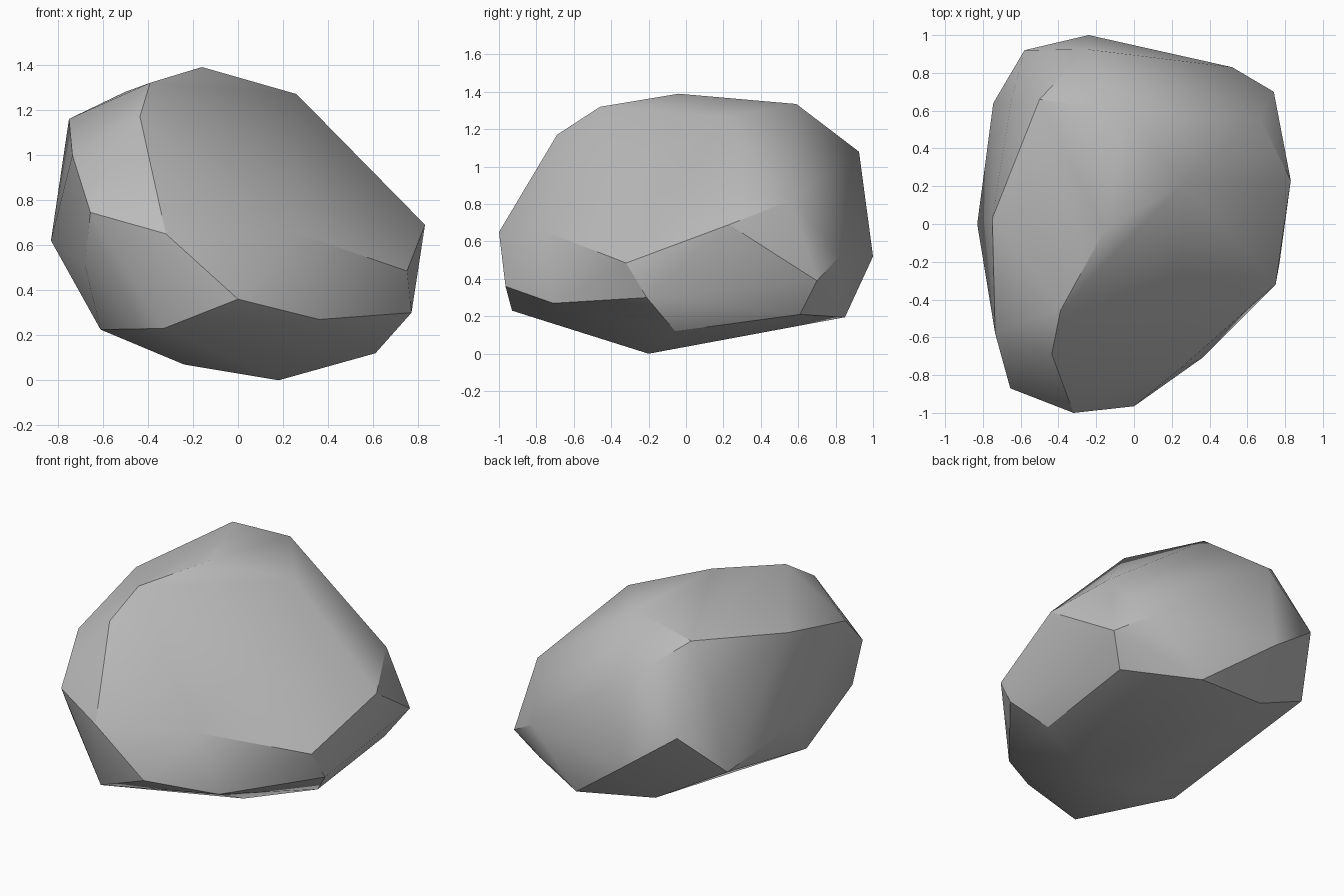
import bpy
import bmesh
import math
from mathutils import Vector

# Remove the default object only
default_cube = bpy.data.objects.get("Cube")
if default_cube:
    bpy.data.objects.remove(default_cube, do_unlink=True)


def make_material(name, colour):
    """One flat, rough colour shared by viewport and render."""
    material = bpy.data.materials.new(name)
    material.use_nodes = True
    material.diffuse_color = colour
    shader = material.node_tree.nodes["Principled BSDF"]
    shader.inputs["Base Color"].default_value = colour
    shader.inputs["Roughness"].default_value = 1
    return material


def hull_object(name, corner_groups, material):
    """Wrap the chipped corners in a convex skin and make it an object."""
    mesh = bpy.data.meshes.new(name)
    builder = bmesh.new()
    for corners in corner_groups.values():
        for corner in corners:
            builder.verts.new(Vector(corner))
    bmesh.ops.convex_hull(builder, input=builder.verts[:])
    # Corners that fall inside the skin are not needed
    loose = [vert for vert in builder.verts if not vert.link_faces]
    bmesh.ops.delete(builder, geom=loose, context="VERTS")
    bmesh.ops.recalc_face_normals(builder, faces=builder.faces[:])
    builder.to_mesh(mesh)
    builder.free()
    mesh.materials.append(material)
    rock = bpy.data.objects.new(name, mesh)
    bpy.context.collection.objects.link(rock)
    return rock


def smooth_facets(target, degrees):
    """Blend shallow facets while keeping the hard chipped edges."""
    bpy.ops.object.select_all(action="DESELECT")
    target.select_set(True)
    bpy.context.view_layer.objects.active = target
    bpy.ops.object.shade_smooth_by_angle(angle=math.radians(degrees))


# Chipped corners of the boulder, grouped by region
boulder_corners = {
    "crown": [
        (-.16, -.04, 1.39), (-.04, .59, 1.335), (-.39, -.46, 1.32),
        (-.5, .66, 1.28), (.26, .22, 1.27), (-.435, -.69, 1.17),
        (-.75, .03, 1.16), (-.25, .925, 1.08),
    ],
    "front": [
        (-.735, -.58, 1), (-.655, -.87, .745), (-.32, -1, .65),
        (.24, -.77, .66), (-.68, -.73, .515), (0, -.965, .36),
        (.36, -.71, .27), (-.33, -.93, .23),
    ],
    "positive side": [
        (.67, .56, .82), (.83, .23, .69), (.75, -.32, .485),
        (.77, -.21, .3), (.74, .7, .39), (.62, .61, .21),
    ],
    "back": [
        (.52, .83, .53), (-.24, 1, .52), (-.58, .92, .77),
        (.19, .85, .195), (-.32, .77, .26),
    ],
    "negative side": [
        (-.65, .65, 1), (-.83, 0, .62), (-.745, .64, .49),
        (-.61, -.36, .225),
    ],
    "base": [
        (.61, -.058, .12), (-.24, -.2, .07), (.18, -.2, 0),
    ],
}

stone_grey = make_material("stone grey", (.5, .5, .5, 1))
boulder = hull_object("boulder", boulder_corners, stone_grey)
smooth_facets(boulder, 29.5)
